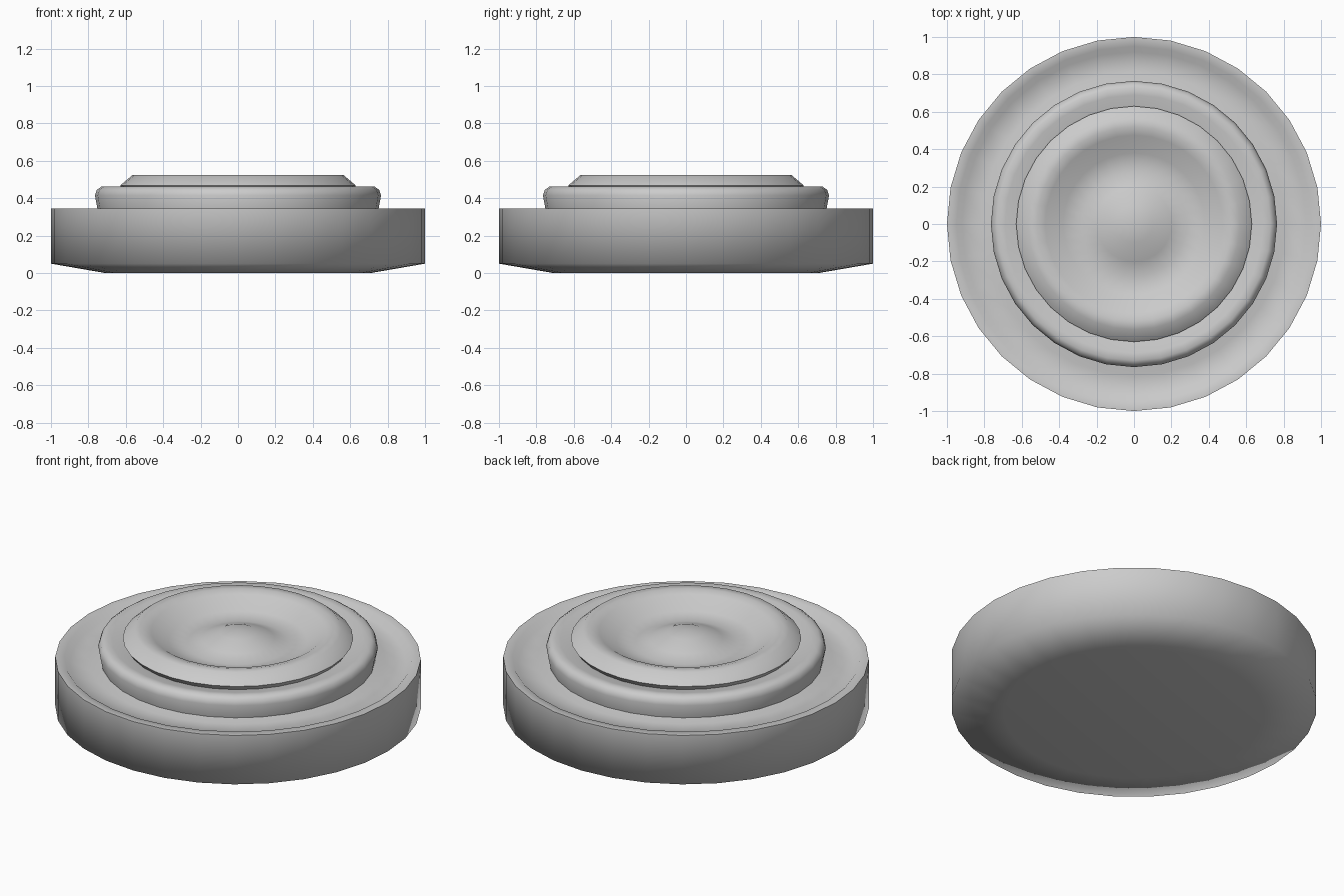
import bpy, bmesh, math

if "Cube" in bpy.data.objects:
    bpy.data.objects.remove(bpy.data.objects["Cube"])

SIDES = 32


def lathe(name, profile):
    """Revolve an (r, z) profile around the z axis."""
    bm = bmesh.new()
    verts = [bm.verts.new((r, 0, z)) for r, z in profile]
    edges = [bm.edges.new(pair) for pair in zip(verts, verts[1:])]
    bmesh.ops.spin(bm, geom=verts + edges, cent=(0, 0, 0), axis=(0, 0, 1),
                   angle=2 * math.pi, steps=SIDES)
    bmesh.ops.remove_doubles(bm, verts=bm.verts, dist=0.0005)
    bmesh.ops.recalc_face_normals(bm, faces=bm.faces)
    mesh = bpy.data.meshes.new(name)
    bm.to_mesh(mesh)
    bm.free()
    obj = bpy.data.objects.new(name, mesh)
    bpy.context.collection.objects.link(obj)
    bpy.context.view_layer.objects.active = obj
    obj.select_set(True)
    bpy.ops.object.shade_smooth_by_angle(angle=math.radians(85))
    obj.select_set(False)
    return obj


# underside, outer wall and lip
base = [(0, 0), (0.71, 0), (1.0, 0.05), (1.0, 0.345), (0.95, 0.345)]
# channel between the lip and the middle ring
channel = [(0.92, 0.315), (0.81, 0.325), (0.75, 0.335)]
# middle ring with undercut side and inward-sloping top
ring = [(0.765, 0.415), (0.755, 0.445), (0.73, 0.462), (0.69, 0.458), (0.61, 0.44)]
# raised rim around the dish
rim = [(0.63, 0.468), (0.565, 0.523), (0.52, 0.525), (0.475, 0.512)]
# dish with a low central swelling
dish = [(0.38, 0.452), (0.28, 0.437), (0.2, 0.465), (0.1, 0.505), (0, 0.515)]

lathe("stepped_round_dish", base + channel + ring + rim + dish)
